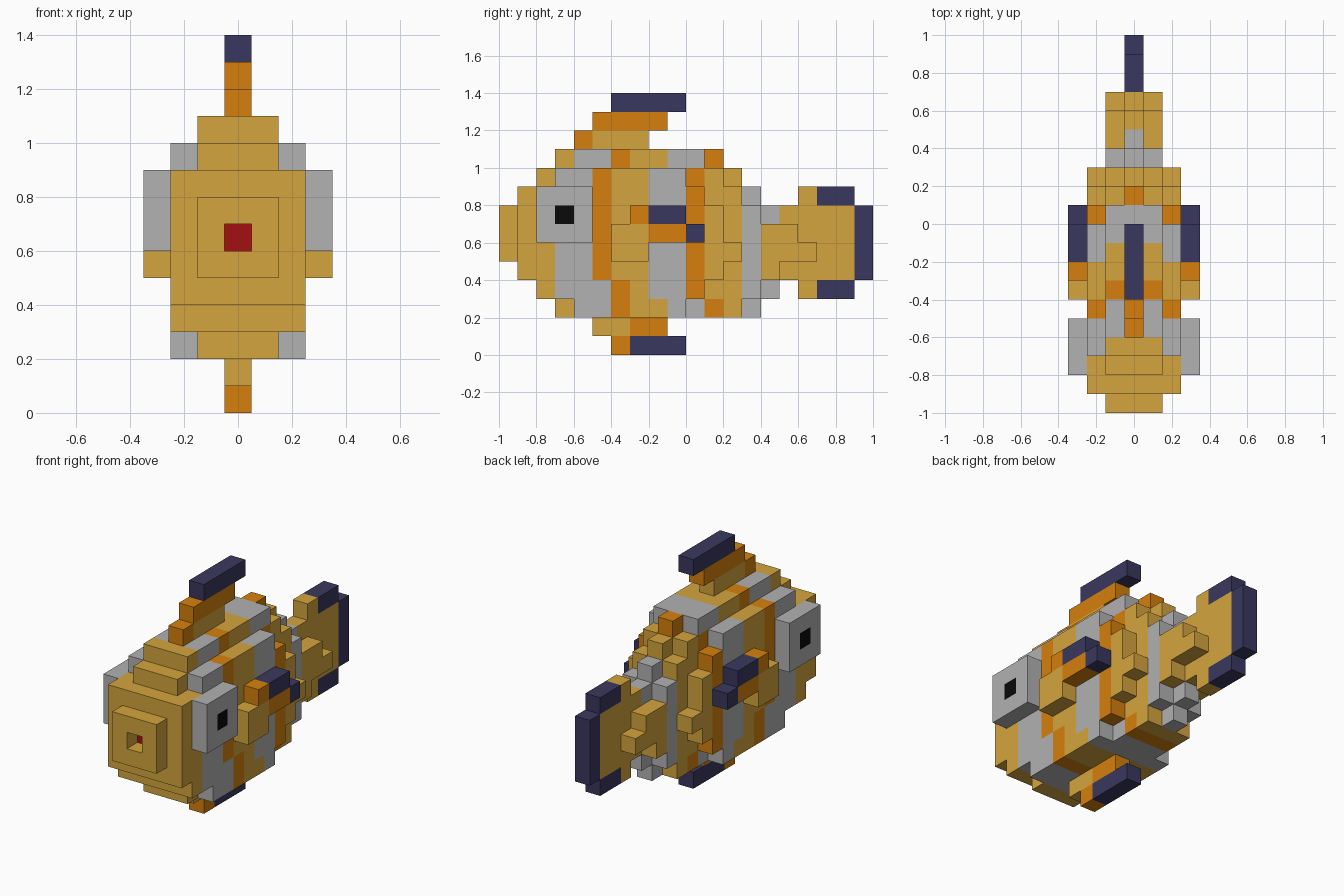
import bpy

if "Cube" in bpy.data.objects:
    bpy.data.objects.remove(bpy.data.objects["Cube"])

U = 0.1  # edge length of one block
COLOURS = {
    "G": ("gold", (0.658, 0.376, 0.048)),
    "W": ("grey", (0.445, 0.445, 0.445)),
    "O": ("orange", (0.672, 0.216, 0.004)),
    "N": ("navy", (0.042, 0.039, 0.112)),
    "R": ("red", (0.376, 0.005, 0.005)),
    "K": ("black", (0.003, 0.003, 0.003)),
}
MATERIALS = {}
for key, (label, rgb) in COLOURS.items():
    MATERIALS[key] = bpy.data.materials.new(label)
    MATERIALS[key].diffuse_color = (*rgb, 1)

cells = {}  # (x, y, z) block index -> (part, colour)


def put(part, x, y, z, colour):
    cells.setdefault((x, y, z), (part, colour))


def strip(part, x, y, z, colours):
    """Row of blocks running back from y, one letter per block."""
    for n, c in enumerate(colours):
        if c != " ":
            put(part, x, y + n, z, c)


# Mouth lining at the bottom of the snout hole
put("mouth", 0, 1, 6, "R")

# Striped body: height, first block, colours, end of middle layer, start/end of outer layer
body_rows = [
    (10, 3, "GWWOGGWWO", 11, 0, 0),
    (9, 2, "GWWOGGWWOGG", 12, 3, 10),
    (8, 1, "GGWWOGGWWOGGW", 13, 1, 11),
    (7, 1, "GGWWOGGWWOGGWW", 14, 1, 12),
    (6, 1, "GGWWOGGWWOGGWGG", 16, 1, 12),
    (5, 1, "GGWWOGGWWOGGWGGG", 17, 1, 13),
    (4, 1, "GGWWOGGWWOGGWG", 15, 1, 12),
    (3, 2, "GWWWOGWWOGGWW", 14, 2, 11),
    (2, 3, "GWWOGGWWOGW", 13, 4, 10),
]
for z, start, colours, mid_end, out_start, out_end in body_rows:
    for n, c in enumerate(colours):
        y = start + n
        put("body", 0, y, z, c)
        for side in (-1, 1):
            if y < mid_end:
                put("body", side, y, z, c)
            if out_start <= y < out_end:
                put("body", 2 * side, y, z, c)

# Snout ring around the open mouth
for x in (-1, 0, 1):
    for z in (5, 6, 7):
        if (x, z) != (0, 6):
            put("snout", x, 0, z, "G")

# Eyes and side fins, one of each per side
for side, word in ((-1, "left"), (1, "right")):
    for z, colours in ((8, "WWW"), (7, "WKW"), (6, "WWW")):
        strip("eye_" + word, 3 * side, 2, z, colours)
    for z, colours in ((7, " GNN".replace("G", "O")), (6, "GGOON"), (5, "GG")):
        strip("side_fin_" + word, 3 * side, 6, z, colours)

# Tail fin
for z in (4, 5, 6, 7):
    strip("tail_fin", 0, 14, z, "GGGGGN")
for z in (3, 8):
    strip("tail_fin", 0, 16, z, "GNN")

# Top and belly fins
strip("top_fin", 0, 4, 11, "OGGG")
strip("top_fin", 0, 5, 12, "OOOO")
strip("top_fin", 0, 6, 13, "NNNN")
strip("belly_fin", 0, 5, 1, "GGOO")
strip("belly_fin", 0, 6, 0, "ONNN")


def build(part):
    """Mesh of the exposed block faces of one part."""
    verts, faces, mats, index = [], [], [], {}
    slots = sorted({c for p, c in cells.values() if p == part})
    for pos, (owner, colour) in cells.items():
        if owner != part:
            continue
        for axis in range(3):
            for step in (0, 1):
                near = list(pos)
                near[axis] += 2 * step - 1
                if tuple(near) in cells:
                    continue
                a, b = (axis + 1) % 3, (axis + 2) % 3
                loop = [(0, 0), (1, 0), (1, 1), (0, 1)]
                face = []
                for da, db in (loop if step else loop[::-1]):
                    corner = list(pos)
                    corner[axis] += step
                    corner[a] += da
                    corner[b] += db
                    corner = tuple(corner)
                    if corner not in index:
                        index[corner] = len(verts)
                        x, y, z = corner
                        verts.append(((x - 0.5) * U, (y - 10) * U, z * U))
                    face.append(index[corner])
                faces.append(face)
                mats.append(slots.index(colour))
    mesh = bpy.data.meshes.new(part)
    mesh.from_pydata(verts, [], faces)
    for c in slots:
        mesh.materials.append(MATERIALS[c])
    mesh.polygons.foreach_set("material_index", mats)
    mesh.update()
    bpy.context.collection.objects.link(bpy.data.objects.new(part, mesh))


for part in sorted({p for p, _ in cells.values()}):
    build(part)

for m in bpy.data.materials:
    if m.users and not m.is_grease_pencil:
        m.use_nodes = True
        m.node_tree.nodes["Principled BSDF"].inputs["Base Color"].default_value = m.diffuse_color
